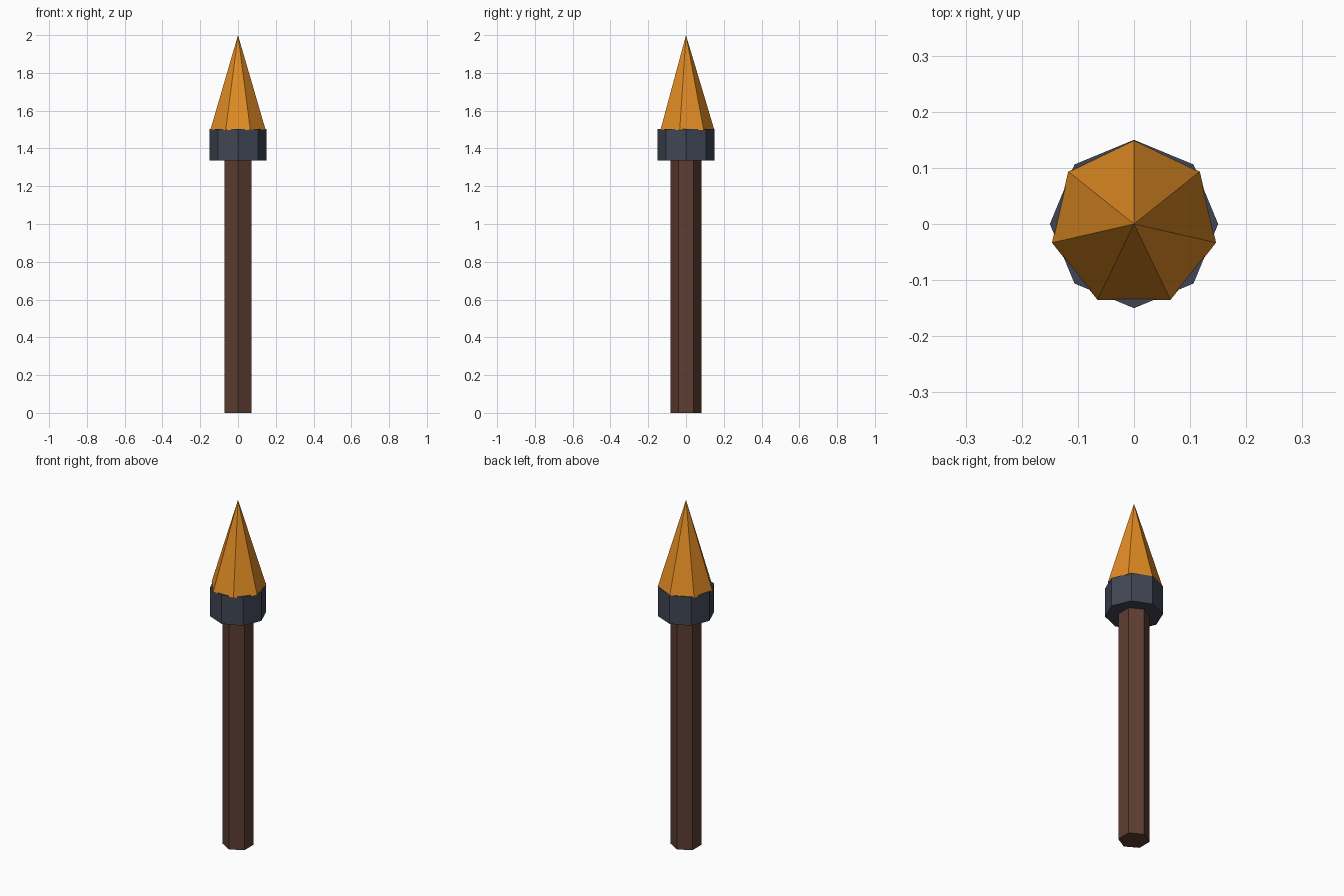
import bpy

if "Cube" in bpy.data.objects:
    bpy.data.objects.remove(bpy.data.objects["Cube"])


def material(name, rgb):
    mat = bpy.data.materials.new(name)
    mat.diffuse_color = (*rgb, 1.0)
    mat.use_nodes = True
    mat.node_tree.nodes["Principled BSDF"].inputs["Base Color"].default_value = mat.diffuse_color
    return mat


def prism(name, sides, r_bottom, r_top, z0, z1, mat):
    """Flat-shaded upright prism or cone, first corner toward +y."""
    bpy.ops.mesh.primitive_cone_add(
        vertices=sides, radius1=r_bottom, radius2=r_top,
        depth=z1 - z0, location=(0, 0, (z0 + z1) / 2))
    obj = bpy.context.object
    obj.name = name
    obj.data.materials.append(mat)
    return obj


wood = material("dark_brown_wood", (0.109, 0.047, 0.031))
iron = material("slate_grey_iron", (0.051, 0.061, 0.089))
amber = material("amber_orange", (0.752, 0.262, 0.017))

# Six-sided shaft
prism("shaft", 6, 0.082, 0.082, 0.0, 1.34, wood)
# Eight-sided collar
prism("collar", 8, 0.15, 0.15, 1.337, 1.503, iron)
# Seven-sided pointed tip
prism("tip", 7, 0.15, 0.0, 1.498, 2.0, amber)
